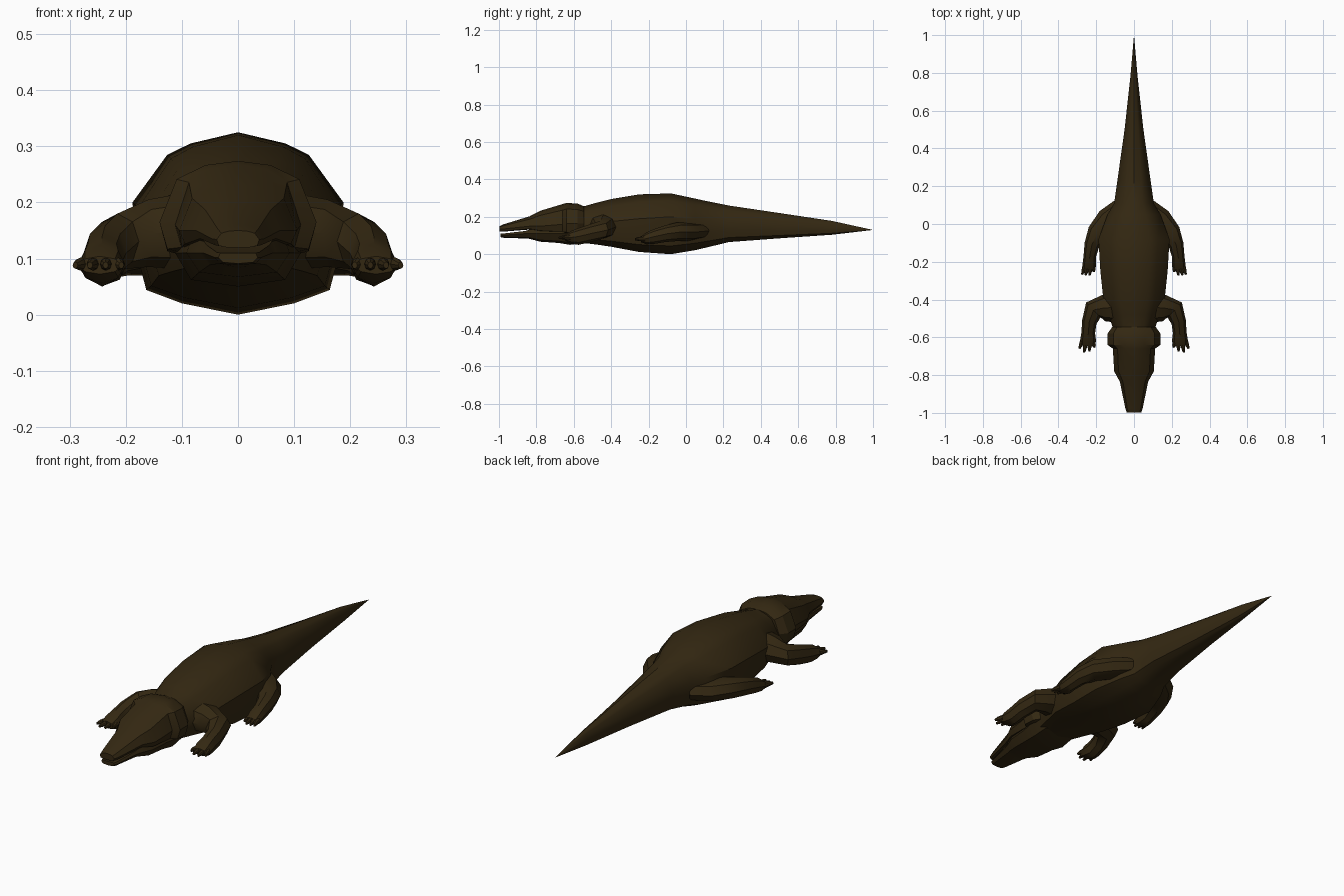
import bpy, bmesh, math
from mathutils import Vector

hide = bpy.data.materials.new("dark brown hide")
hide.diffuse_color = (0.034, 0.021, 0.006, 1)


def skin(name, rings, smooth=35, mirror=False):
    """Bridge equal rings of points into a closed, capped solid."""
    bm = bmesh.new()
    vr = [[bm.verts.new(p) for p in r] for r in rings]
    n = len(vr[0])
    for a, b in zip(vr, vr[1:]):
        for i in range(n):
            j = (i + 1) % n
            bm.faces.new((a[i], a[j], b[j], b[i]))
    bm.faces.new(vr[0])
    bm.faces.new(vr[-1])
    bmesh.ops.remove_doubles(bm, verts=bm.verts, dist=0.0003)
    bmesh.ops.recalc_face_normals(bm, faces=bm.faces)
    me = bpy.data.meshes.new(name)
    bm.to_mesh(me)
    bm.free()
    ob = bpy.data.objects.new(name, me)
    bpy.context.collection.objects.link(ob)
    me.materials.append(hide)
    if mirror:
        ob.modifiers.new("mirror", 'MIRROR')
    bpy.ops.object.select_all(action='DESELECT')
    ob.select_set(True)
    bpy.context.view_layer.objects.active = ob
    bpy.ops.object.shade_smooth_by_angle(angle=math.radians(smooth))
    return ob


def section(y, w, top, bot, mid, half):
    """Symmetric cross-section; half runs top to bottom on the +x side."""
    pts = [(x * w, y, mid + (z * (top - mid) if z > 0 else z * (mid - bot)))
           for x, z in half]
    return pts + [(-x, y, z) for x, y, z in reversed(pts) if x > 1e-9]


def limb(name, path):
    """Eight-sided tube along (x, y, z, half width, half height) stations."""
    c = [Vector(p[:3]) for p in path]
    rings = []
    for i, p in enumerate(path):
        t = c[min(i + 1, len(c) - 1)] - c[max(i - 1, 0)]
        t.z = 0
        side = t.normalized().cross(Vector((0, 0, 1)))
        rings.append([c[i] + side * p[3] * math.cos(a) + Vector((0, 0, p[4] * math.sin(a)))
                      for a in (math.tau * k / 8 for k in range(8))])
    return skin(name, rings, mirror=True)


# Body and tail: y, half width, top, bottom, widest height
BODY = [(0, 1), (.45, .84), (.67, .68), (1, 0), (.96, -.45), (.87, -.78), (.53, -.9), (0, -1)]
body = [(-.64, .085, .25, .07, .16), (-.55, .112, .255, .06, .16), (-.48, .135, .275, .052, .165),
        (-.40, .162, .295, .04, .175), (-.25, .178, .32, .012, .19), (-.08, .188, .325, 0, .2),
        (.05, .14, .297, .022, .19), (.11, .105, .284, .036, .185), (.23, .088, .26, .065, .175),
        (.5, .05, .22, .085, .155), (.78, .019, .178, .104, .14), (.995, .0005, .131, .129, .13)]
skin("body_and_tail", [section(*s, BODY) for s in body])

# Skull and upper snout, with the wide brow block behind the eyes
UPPER = [(0, 1), (.42, .93), (.78, .7), (1, 0), (.9, -.8), (.55, -1), (0, -1)]
skull = [(-.545, .115, .256, .10, .165), (-.58, .14, .271, .10, .165), (-.64, .14, .274, .105, .165),
         (-.66, .112, .268, .11, .16), (-.78, .105, .232, .12, .15), (-.835, .075, .203, .132, .15),
         (-.975, .046, .16, .121, .135), (-.998, .038, .15, .12, .134)]
skin("skull_and_snout", [section(*s, UPPER) for s in skull], 25)

# Lower jaw, slightly open at the front
LOWER = [(0, 1), (.9, 1), (1, 0), (.75, -.8), (0, -1)]
jaw = [(-.54, .105, .15, .062, .11), (-.62, .112, .15, .05, .11), (-.68, .10, .14, .06, .11),
       (-.78, .092, .135, .067, .11), (-.84, .068, .131, .083, .11), (-.86, .062, .124, .084, .11),
       (-.975, .042, .111, .088, .102), (-.992, .035, .11, .091, .102)]
skin("lower_jaw", [section(*s, LOWER) for s in jaw], 25)

# Legs
limb("front_leg", [(.08, -.44, .15, .085, .07), (.16, -.445, .145, .07, .06),
                   (.215, -.455, .13, .055, .05), (.237, -.52, .11, .039, .048),
                   (.242, -.575, .095, .036, .045), (.243, -.615, .09, .042, .034),
                   (.246, -.645, .088, .038, .016)])
limb("hind_leg", [(.06, .07, .125, .07, .045), (.13, .01, .12, .078, .05),
                  (.195, -.05, .12, .056, .05), (.223, -.11, .11, .04, .045),
                  (.234, -.17, .095, .033, .04), (.236, -.21, .085, .036, .032),
                  (.238, -.24, .08, .033, .016)])

# Toes: base x, tip x, tip y, for each foot
for name, base_y, z, toes in (
        ("front_toe", -.62, .09, ((.216, .208, -.655), (.235, .236, -.676), (.256, .264, -.68), (.275, .29, -.66))),
        ("hind_toe", -.22, .082, ((.214, .213, -.255), (.231, .235, -.273), (.248, .256, -.272), (.262, .275, -.268)))):
    for i, (bx, tx, ty) in enumerate(toes):
        mx, my = (bx + tx) / 2, base_y * .4 + ty * .6
        limb(f"{name}_{i + 1}", [(bx, base_y, z, .011, .013), (mx, my, z, .01, .011),
                                 (tx, ty, z - .002, .005, .006)])
